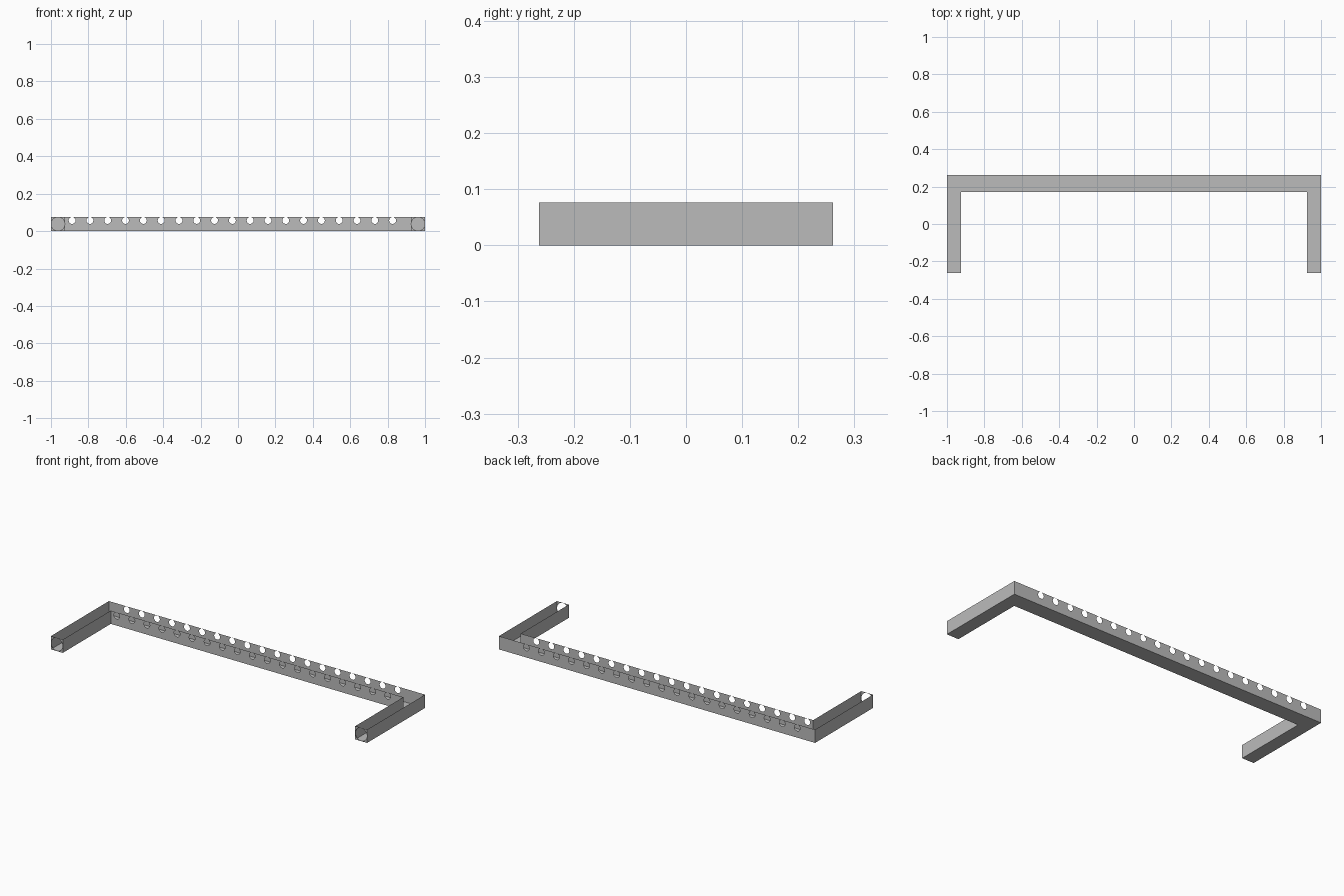
import bpy
import bmesh
import math
from mathutils import Vector

cube = bpy.data.objects.get("Cube")
if cube:
    bpy.data.objects.remove(cube, do_unlink=True)

# Main sizes of the folded sheet channel
HALF_X, HALF_Y = 1.0, 0.262
HEIGHT = 0.076
LEG_X = HALF_X - 0.075      # inner side of the legs
BAR_Y = HALF_Y - 0.09       # front side of the crossbar

GREY = (0.5, 0.5, 0.5, 1)
steel = bpy.data.materials.new("grey_steel")
steel.use_nodes = True
steel.diffuse_color = GREY
steel.node_tree.nodes["Principled BSDF"].inputs["Base Color"].default_value = GREY


def rectangle(a0, a1):
    return [(a0, 0), (a1, 0), (a1, HEIGHT), (a0, HEIGHT)]


def circle(cx, cz, radius, sides):
    turns = [2 * math.pi * i / sides for i in range(sides)]
    return [(cx + radius * math.cos(t), cz + radius * math.sin(t)) for t in turns]


def sheet(name, loops, place, normal):
    """Flat sheet: the first loop is the outline, the others are holes."""
    bm = bmesh.new()
    for loop in loops:
        verts = [bm.verts.new(place(a, b)) for a, b in loop]
        for v, w in zip(verts, verts[1:] + verts[:1]):
            bm.edges.new((v, w))
    normal = Vector(normal)
    bmesh.ops.triangle_fill(bm, use_beauty=True, edges=bm.edges[:], normal=normal)
    bm.normal_update()
    wrong = [f for f in bm.faces if f.normal.dot(normal) < 0]
    if wrong:
        bmesh.ops.reverse_faces(bm, faces=wrong)
    mesh = bpy.data.meshes.new(name)
    bm.to_mesh(mesh)
    bm.free()
    mesh.materials.append(steel)
    obj = bpy.data.objects.new(name, mesh)
    bpy.context.collection.objects.link(obj)


def facing_y(y):
    return lambda a, b: (a, y, b)


def facing_x(x):
    return lambda a, b: (x, a, b)


# Floor shared by the crossbar and both legs
floor = [(-HALF_X, -HALF_Y), (-LEG_X, -HALF_Y), (-LEG_X, BAR_Y), (LEG_X, BAR_Y),
         (LEG_X, -HALF_Y), (HALF_X, -HALF_Y), (HALF_X, HALF_Y), (-HALF_X, HALF_Y)]
sheet("floor", [floor], lambda a, b: (a, b, 0), (0, 0, -1))

# Crossbar walls with a row of holes near the open top
holes = [circle(-0.887 + 0.0952 * i, 0.057, 0.0185, 20) for i in range(19)]
sheet("crossbar_back_wall", [rectangle(-HALF_X, HALF_X)] + holes,
      facing_y(HALF_Y), (0, 1, 0))
sheet("crossbar_front_wall", [rectangle(-LEG_X, LEG_X)] + holes,
      facing_y(BAR_Y), (0, -1, 0))

# Legs: outer wall, inner wall and an end plate with a round opening
for side, label in ((1, "left"), (-1, "right")):
    sheet(label + "_leg_outer_wall", [rectangle(-HALF_Y, HALF_Y)],
          facing_x(side * HALF_X), (side, 0, 0))
    sheet(label + "_leg_inner_wall", [rectangle(-HALF_Y, BAR_Y)],
          facing_x(side * LEG_X), (-side, 0, 0))
    middle = side * (HALF_X + LEG_X) / 2
    ends = sorted((side * LEG_X, side * HALF_X))
    sheet(label + "_leg_end_plate",
          [rectangle(*ends), circle(middle, HEIGHT / 2, 0.0365, 32)],
          facing_y(-HALF_Y), (0, -1, 0))
